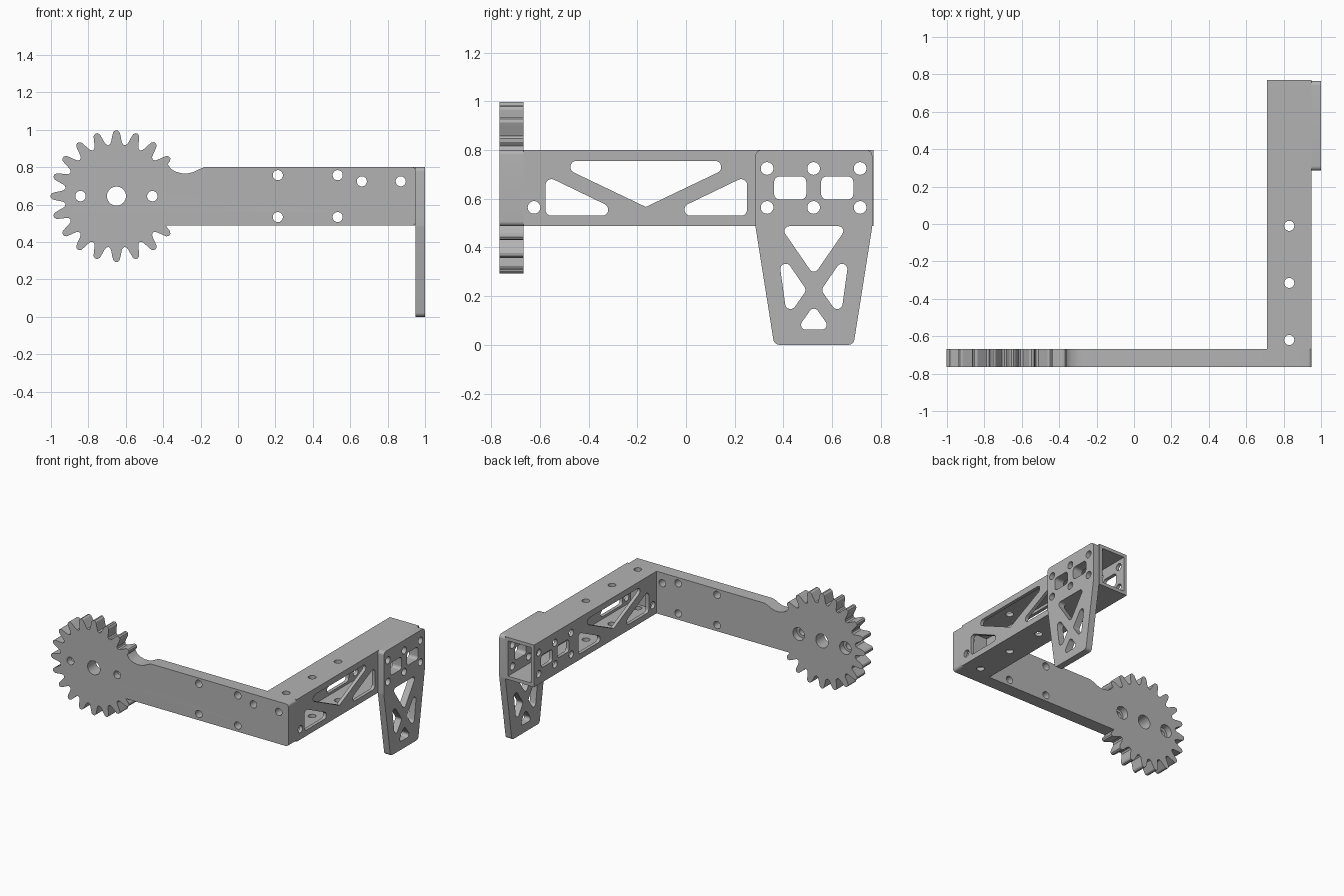
import bpy, bmesh
from math import sin, cos, tan, pi, radians
from mathutils import Vector

if "Cube" in bpy.data.objects:
    bpy.data.objects.remove(bpy.data.objects["Cube"])

grey = bpy.data.materials.new("plain grey")
grey.use_nodes = True
GREY = (0.45, 0.45, 0.45, 1)
grey.diffuse_color = GREY
grey.node_tree.nodes["Principled BSDF"].inputs["Base Color"].default_value = GREY


def circle(u, v, r, n=32):
    return [(u + r * cos(2 * pi * i / n), v + r * sin(2 * pi * i / n)) for i in range(n)]


def rounded(corners, radius, n=8):
    """Polygon with filleted corners; a corner may carry its own radius."""
    out = []
    for i, c in enumerate(corners):
        r = c[2] if len(c) > 2 else radius
        p = Vector(c[:2])
        if r == 0:
            out.append(tuple(p))
            continue
        a = (Vector(corners[i - 1][:2]) - p).normalized()
        b = (Vector(corners[(i + 1) % len(corners)][:2]) - p).normalized()
        half = a.angle(b) / 2
        centre = p + (a + b).normalized() * r / sin(half)
        start = p + a * r / tan(half) - centre
        end = p + b * r / tan(half) - centre
        sweep = start.angle(end)
        for k in range(n + 1):
            t = k / n
            d = (start * sin((1 - t) * sweep) + end * sin(t * sweep)) / sin(sweep)
            out.append(tuple(centre + d))
    return out


def rect(u0, v0, u1, v1):
    return [(u0, v0), (u1, v0), (u1, v1), (u0, v1)]


def mirror(loop, centre):
    return [(2 * centre - c[0],) + tuple(c[1:]) for c in loop]


def prism(name, loops, axis, lo, hi):
    """Extrude closed loops (inner loops become holes) along an axis."""
    curve = bpy.data.curves.new(name, "CURVE")
    curve.dimensions, curve.fill_mode = "2D", "BOTH"
    curve.extrude = (hi - lo) / 2
    for loop in loops:
        s = curve.splines.new("POLY")
        s.points.add(len(loop) - 1)
        for pt, (u, v) in zip(s.points, loop):
            pt.co = (u, v, 0, 1)
        s.use_cyclic_u = True
    temp = bpy.data.objects.new(name, curve)
    bpy.context.collection.objects.link(temp)
    bpy.context.view_layer.update()
    mesh = bpy.data.meshes.new_from_object(
        temp.evaluated_get(bpy.context.evaluated_depsgraph_get()))
    bpy.data.objects.remove(temp)
    bm = bmesh.new()
    bm.from_mesh(mesh)
    for vert in bm.verts:
        u, v, d = vert.co
        d += (lo + hi) / 2
        vert.co = {"X": (d, u, v), "Y": (u, d, v), "Z": (u, v, d)}[axis]
    bmesh.ops.remove_doubles(bm, verts=bm.verts, dist=1e-5)
    bmesh.ops.recalc_face_normals(bm, faces=bm.faces)
    bm.to_mesh(mesh)
    bm.free()
    mesh.materials.clear()
    mesh.materials.append(grey)
    obj = bpy.data.objects.new(name, mesh)
    bpy.context.collection.objects.link(obj)
    return obj


def activate(obj):
    bpy.ops.object.select_all(action="DESELECT")
    obj.select_set(True)
    bpy.context.view_layer.objects.active = obj


def cut(obj, cutter):
    mod = obj.modifiers.new("cut", "BOOLEAN")
    mod.operation, mod.solver, mod.object = "DIFFERENCE", "EXACT", cutter
    activate(obj)
    bpy.ops.object.modifier_apply(modifier=mod.name)
    bpy.data.objects.remove(cutter)


# Arm plate ending in a partial gear
GX, GZ = -0.65, 0.645
flank = [(-9, .275), (-6.5, .282), (-5.2, .298), (-4, .322), (-2.8, .343), (-1, .352)]
tooth = flank + [(-a, r) for a, r in reversed(flank[1:])]
outline = []
for k in range(7, 24):
    for a, r in tooth:
        ang = 18 * k + a
        if 121.5 < ang < 418.5:
            outline.append((GX + r * sin(radians(ang)), GZ + r * cos(radians(ang))))
scoop = [(-.358, .79), (-.335, .776), (-.3, .767), (-.265, .767),
         (-.235, .775), (-.205, .79), (-.18, .8)]
arm_end = rounded([(-.18, .8, 0), (.95, .8), (.95, .487), (-.385, .487, 0)], .02)
holes = [circle(GX, GZ, .051)]
holes += [circle(GX + s * .192, GZ, .028) for s in (-1, 1)]
holes += [circle(x, z, .027) for x in (.213, .533) for z in (.757, .533)]
holes += [circle(x, .724, .027) for x in (.662, .87)]
arm = prism("gear_arm", [outline + scoop + arm_end[1:]] + holes, "Y", -.765, -.668)
cut(arm, prism("recess", [circle(GX + s * .192, GZ, .047) for s in (-1, 1)],
               "Y", -.715, -.6))

# Shared hole pattern for the tube end and the foot plate
mount = [circle(y, z, .026) for y in (.333, .524, .715) for z in (.564, .724)]
mount += [rounded(rect(y, .597, y + .132, .691), .022) for y in (.362, .555)]

# Hollow square tube with truss cutouts
MID = -.165
side_tri = [(-.577, .53), (-.235, .53), (-.577, .695)]
truss = [rounded([(MID - .395, .755), (MID + .395, .755), (MID, .566, 0)], .025),
         rounded(side_tri, .025), rounded(mirror(side_tri, MID + .002), .025),
         circle(-.624, .564, .026)]
tube = prism("hollow_tube", [rect(.71, .487, .95, .8), rect(.735, .512, .925, .775)],
             "Y", -.668, .77)
cut(tube, prism("side_cutter", truss + mount, "X", .6, 1.1))
cut(tube, prism("vertical_cutter", [circle(.83, y, .027) for y in (-.01, -.315, -.62)],
                "Z", .3, 1))

# Tapered foot plate
FY = .525
foot_outline = rounded([(.285, .8), (.285, .487, .1), (.362, 0), (.688, 0),
                        (.765, .487, .1), (.765, .8)], .025)
side_hole = [(.375, .4), (.495, .225), (.415, .11)]
foot_holes = [rounded([(FY - .139, .487), (FY + .139, .487), (FY, .285)], .02),
              rounded(side_hole, .022), rounded(mirror(side_hole, FY), .022),
              rounded([(FY - .071, .062), (FY + .071, .062), (FY, .163)], .02)]
foot = prism("foot_plate", [foot_outline] + foot_holes + mount, "X", .95, 1)

for part in (arm, tube, foot):
    activate(part)
    bpy.ops.object.shade_smooth_by_angle(angle=radians(30))
